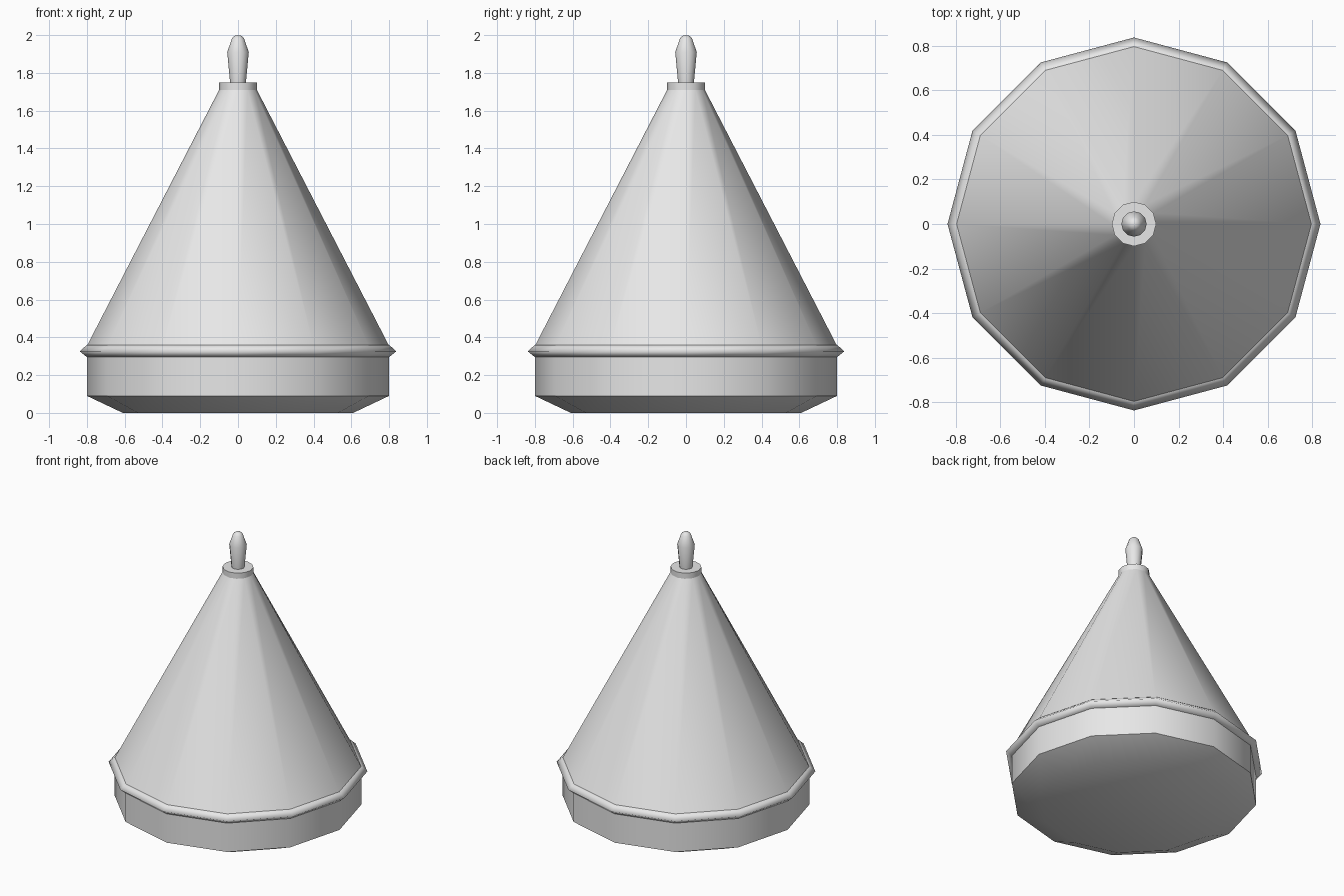
import bpy
import math

old = bpy.data.objects.get("Cube")
if old:
    bpy.data.objects.remove(old, do_unlink=True)

GREY = (0.8, 0.8, 0.8, 1.0)
grey = bpy.data.materials.new("light grey")
grey.use_nodes = True
grey.diffuse_color = GREY
grey.node_tree.nodes["Principled BSDF"].inputs["Base Color"].default_value = GREY


def lathe(name, profile, sides=12, smooth_angle=35):
    """Turn a bottom-to-top (radius, height) profile about z; ends are capped."""
    verts, faces, rings = [], [], []
    for r, z in profile:
        start = len(verts)
        count = sides if r > 0 else 1
        for i in range(count):
            a = math.tau * i / sides
            verts.append((r * math.cos(a), r * math.sin(a), z))
        rings.append([start + i % count for i in range(sides)])
    for low, high in zip(rings, rings[1:]):
        for i in range(sides):
            j = (i + 1) % sides
            quad = [low[i], low[j], high[j], high[i]]
            faces.append(list(dict.fromkeys(quad)))
    if profile[0][0] > 0:
        faces.append(rings[0][::-1])
    if profile[-1][0] > 0:
        faces.append(rings[-1])
    mesh = bpy.data.meshes.new(name)
    mesh.from_pydata(verts, [], faces)
    mesh.materials.append(grey)
    obj = bpy.data.objects.new(name, mesh)
    bpy.context.collection.objects.link(obj)
    bpy.ops.object.select_all(action="DESELECT")
    obj.select_set(True)
    bpy.context.view_layer.objects.active = obj
    bpy.ops.object.shade_smooth_by_angle(angle=math.radians(smooth_angle))
    return obj


# Drum with a chamfered underside
lathe("base", [(0.61, 0), (0.80, 0.09), (0.80, 0.31)], smooth_angle=31)

# Rounded moulding and the tall cone rising from it
lathe("rim", [(0.80, 0.295), (0.838, 0.326), (0.80, 0.36)], smooth_angle=100)
lathe("cone", [(0.805, 0.345), (0.10, 1.71)])

# Collar and finial at the tip
lathe("collar", [(0.10, 1.71), (0.10, 1.75)])
lathe("finial", [(0.042, 1.75), (0.057, 1.91), (0.032, 1.982),
                 (0.018, 1.996), (0, 2.0)], smooth_angle=50)
